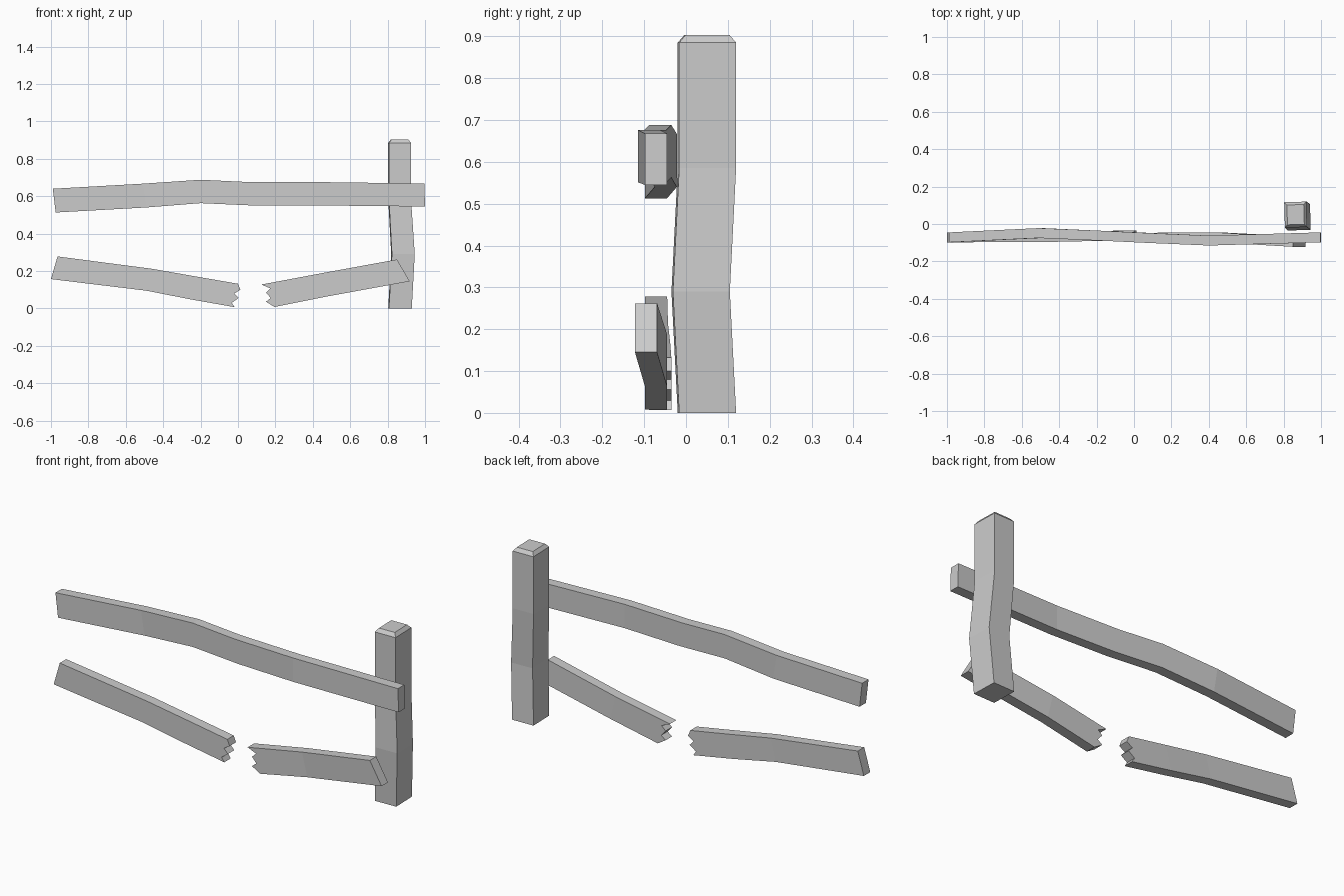
import bpy, bmesh
from math import radians, cos, sin

if "Cube" in bpy.data.objects:
    bpy.data.objects.remove(bpy.data.objects["Cube"])

THICK = 0.053


def finish(name, bm):
    bmesh.ops.recalc_face_normals(bm, faces=bm.faces)
    mesh = bpy.data.meshes.new(name)
    bm.to_mesh(mesh)
    bm.free()
    obj = bpy.data.objects.new(name, mesh)
    bpy.context.collection.objects.link(obj)


def plank(name, stations, jag=()):
    """stations: (top x, top z, bottom x, bottom z, front y); jag: splinter
    points from top to bottom across the last station."""
    bm = bmesh.new()

    def pair(x, z, y):
        return [bm.verts.new((x, y + d, z)) for d in (0, THICK)]

    tops = [pair(a, b, y) for a, b, c, d, y in stations]
    bots = [pair(c, d, y) for a, b, c, d, y in stations]
    teeth = [pair(x, z, stations[-1][4]) for x, z in jag]
    last = len(stations) - 2
    for i in range(last + 1):
        end = teeth if i == last else []
        for s in (0, 1):
            loop = [tops[i], tops[i + 1], *end, bots[i + 1], bots[i]]
            bm.faces.new([p[s] for p in loop])
        for row in (tops, bots):
            bm.faces.new((row[i][0], row[i + 1][0], row[i + 1][1], row[i][1]))
    # end caps: flat at the start, splintered at the end
    bm.faces.new((tops[0][0], tops[0][1], bots[0][1], bots[0][0]))
    chain = [tops[-1], *teeth, bots[-1]]
    for p, q in zip(chain, chain[1:]):
        bm.faces.new((p[0], q[0], q[1], p[1]))
    finish(name, bm)


# Bent post with a chamfered top: (centre x, centre y, z, half x, half y)
bm = bmesh.new()
rings = []
turn = radians(1.7)
for cx, cy, z, hx, hy in [(0.866, 0.05, 0, 0.061, 0.068),
                          (0.882, 0.035, 0.29, 0.061, 0.068),
                          (0.864, 0.05, 0.585, 0.059, 0.068),
                          (0.864, 0.05, 0.885, 0.059, 0.068),
                          (0.864, 0.05, 0.903, 0.045, 0.053)]:
    ring = []
    for sx, sy in ((-1, -1), (1, -1), (1, 1), (-1, 1)):
        x, y = sx * hx, sy * hy
        ring.append(bm.verts.new((cx + x * cos(turn) - y * sin(turn),
                                  cy + x * sin(turn) + y * cos(turn), z)))
    rings.append(ring)
for a, b in zip(rings, rings[1:]):
    for i in range(4):
        j = (i + 1) % 4
        bm.faces.new((a[i], a[j], b[j], b[i]))
bm.faces.new(rings[0])
bm.faces.new(rings[-1])
finish("post", bm)

# Warped upper rail
plank("upper_rail", [(-0.99, 0.64, -0.975, 0.513, -0.098),
                     (-0.51, 0.667, -0.49, 0.54, -0.075),
                     (-0.20, 0.688, -0.20, 0.563, -0.088),
                     (0.05, 0.676, 0.07, 0.551, -0.1),
                     (0.40, 0.676, 0.40, 0.551, -0.115),
                     (0.996, 0.668, 1.0, 0.545, -0.098)])

# Lower rail, snapped in two
plank("lower_rail_left", [(-0.965, 0.278, -1.0, 0.157, -0.098),
                          (-0.46, 0.212, -0.49, 0.095, -0.096),
                          (-0.22, 0.17, -0.25, 0.048, -0.091),
                          (0.0, 0.132, -0.018, 0.007, -0.088)],
      [(0.013, 0.1), (-0.02, 0.08), (0.003, 0.056), (-0.033, 0.03)])
plank("lower_rail_right", [(0.85, 0.262, 0.918, 0.145, -0.122),
                           (0.44, 0.187, 0.47, 0.063, -0.098),
                           (0.125, 0.128, 0.195, 0.008, -0.098)],
      [(0.173, 0.107), (0.15, 0.085), (0.175, 0.056), (0.15, 0.036)])
